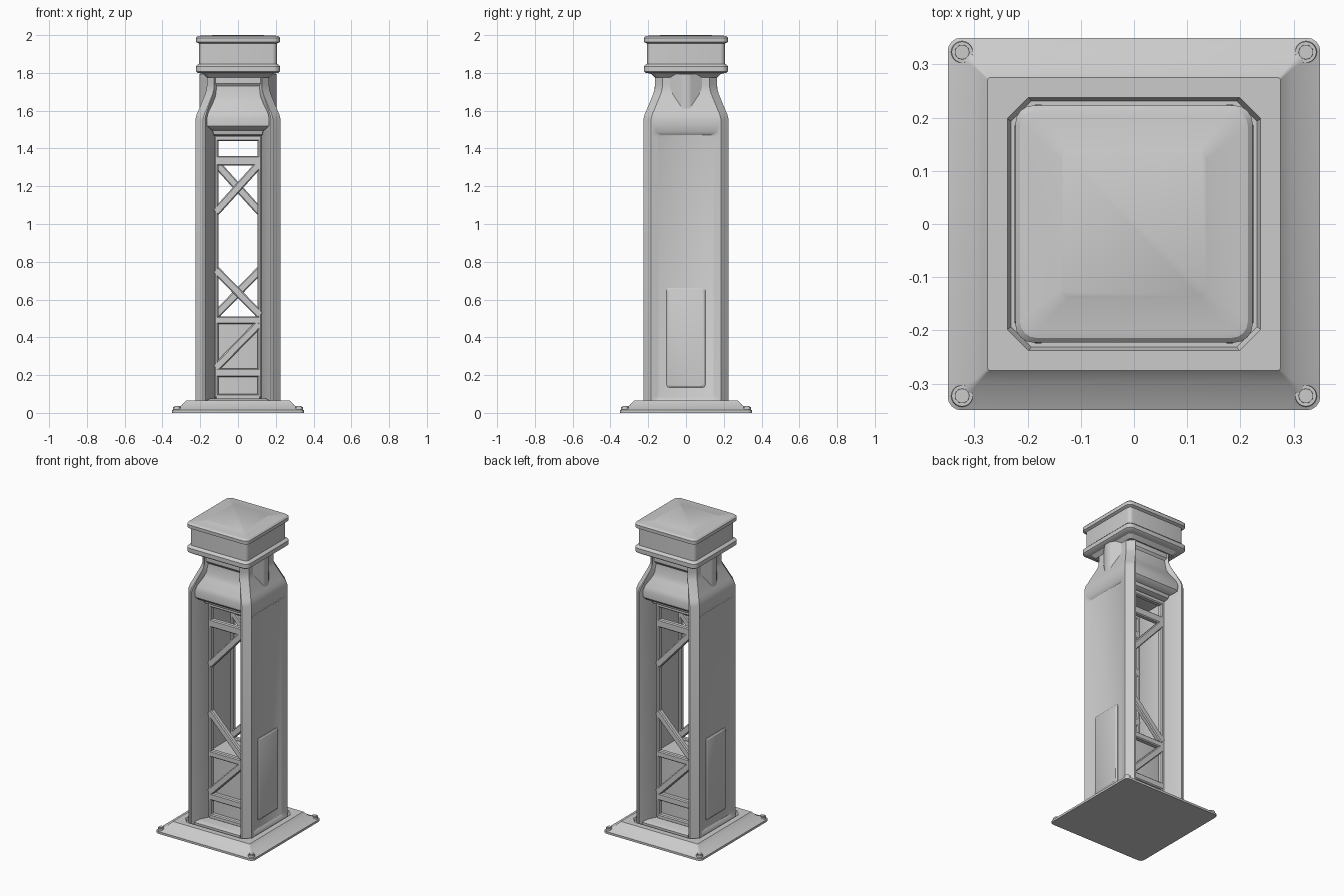
import bpy, bmesh
from math import pi, cos, sin, atan2, hypot
from mathutils import Matrix, Vector

if "Cube" in bpy.data.objects:
    bpy.data.objects.remove(bpy.data.objects["Cube"])


def finish(name, bm):
    bmesh.ops.recalc_face_normals(bm, faces=bm.faces)
    me = bpy.data.meshes.new(name)
    bm.to_mesh(me)
    bm.free()
    ob = bpy.data.objects.new(name, me)
    bpy.context.collection.objects.link(ob)
    bpy.ops.object.select_all(action='DESELECT')
    ob.select_set(True)
    bpy.context.view_layer.objects.active = ob
    bpy.ops.object.shade_smooth_by_angle(angle=0.5)
    return ob


def rrect(hx, hy, r, z, flat=False, n=4):
    """Rounded (or chamfered, if flat) rectangle ring."""
    pts = []
    for k, (sx, sy) in enumerate(((1, 1), (-1, 1), (-1, -1), (1, -1))):
        for i in range(n + 1):
            a = k * pi / 2 + i / n * pi / 2
            c, s = cos(a), sin(a)
            if flat:
                c, s = c / (abs(c) + abs(s)), s / (abs(c) + abs(s))
            pts.append((sx * (hx - r) + r * c, sy * (hy - r) + r * s, z))
    return pts


def loft(name, rings):
    bm = bmesh.new()
    vs = [[bm.verts.new(p) for p in ring] for ring in rings]
    for a, b in zip(vs, vs[1:]):
        for i in range(len(a)):
            j = (i + 1) % len(a)
            bm.faces.new((a[i], a[j], b[j], b[i]))
    bm.faces.new(vs[0])
    bm.faces.new(vs[-1])
    return finish(name, bm)


# Base plate with an octagonal socket for the column
loft("base_plate", [rrect(h, h, r, z, f) for h, r, z, f in (
    (.35, .025, 0, False), (.35, .025, .014, False), (.298, .006, .04, False),
    (.275, .004, .065, False), (.238, .04, .065, True), (.231, .038, .045, True))])

# Corner bolts
bm = bmesh.new()
for sx in (-1, 1):
    for sy in (-1, 1):
        for r, h in ((.022, .03), (.015, .036)):
            bmesh.ops.create_cone(bm, cap_ends=True, segments=20, radius1=r, radius2=r * .9,
                                  depth=h, matrix=Matrix.Translation((sx * .323, sy * .323, h / 2)))
finish("base_bolts", bm)

# Column sides: channel-shaped walls that taper in at the shoulder
levels = ((.04, 0), (1.555, 0), (1.58, .006), (1.60, .015), (1.69, .052), (1.715, .059), (1.74, .06), (1.79, .06))
for side, s in (("right", 1), ("left", -1)):
    rings = []
    for z, d in levels:
        half = [(.125 - d * .5, .125), (.175 - d * .8, .225 - d), (.185 - d, .225 - d), (.225 - d, .185 - d)]
        outline = [(x, -y) for x, y in half] + [(x, y) for x, y in reversed(half)]
        rings.append([(s * x, y, z) for x, y in outline])
    wall = loft(side + "_wall", rings)

    def on_side(ring, zc):
        return [(s * w, u, v + zc) for u, v, w in ring]

    # Long recessed panel
    cutter = loft(side + "_panel_cutter", [on_side(rrect(a, b, r, w), .776) for a, b, r, w in (
        (.148, .695, .015, .21), (.178, .713, .02, .225), (.208, .731, .025, .24))])
    cutter.hide_render = True
    mod = wall.modifiers.new("recess", 'BOOLEAN')
    mod.operation = 'DIFFERENCE'
    mod.solver = 'EXACT'
    mod.object = cutter
    bpy.context.view_layer.objects.active = wall
    bpy.ops.object.modifier_apply(modifier=mod.name)
    bpy.data.objects.remove(cutter)

    # Access hatch
    loft(side + "_hatch", [on_side(rrect(a, b, .012, w), .398) for a, b, w in (
        (.102, .263, .2), (.102, .263, .213), (.094, .255, .219))])

    # Wedge under the head
    prof = ((.14, -.125), (.2, -.028), (.205, -.018), (.205, .018), (.2, .028), (.14, .125))
    loft(side + "_neck_wedge", [[(s * x, y, z) for x, y in prof] for z in (1.56, 1.795)])

# Lattice: (x1, z1, x2, z2, width) bars, turned half round for the back
bars = [(-.115, .08, -.115, 1.47, .022), (.115, .08, .115, 1.47, .022)]
bars += [(-.12, z, .12, z, w) for z, w in ((.085, .03), (.2125, .045), (.49, .04), (1.335, .05), (1.455, .03))]
bars += [(-.12, 1.06, .115, 1.32, .042), (-.12, .76, .12, .515, .042), (-.12, .235, .115, .475, .042)]
for side, turn in (("front", 0), ("back", pi)):
    bm = bmesh.new()
    for x1, z1, x2, z2, w in bars:
        L = hypot(x2 - x1, z2 - z1)
        m = (Matrix.Rotation(turn, 4, 'Z')
             @ Matrix.Translation(((x1 + x2) / 2, -.112, (z1 + z2) / 2))
             @ Matrix.Rotation(-atan2(z2 - z1, x2 - x1), 4, 'Y')
             @ Matrix.Diagonal((L, .034, w, 1)))
        bmesh.ops.create_cube(bm, size=1, matrix=m)
    bmesh.ops.bevel(bm, geom=bm.edges[:], offset=.006, segments=1, affect='EDGES')
    finish(side + "_lattice", bm)

# Lower core behind the lattice, and the sill
loft("lower_core", [rrect(.135, .095, .005, z) for z in (.04, .5)])
loft("sill", [rrect(x, y, .005, z) for x, y, z in (
    (.165, .215, .04), (.165, .215, .066), (.15, .19, .075))])

# Shoulder block bulging out between the pillars
loft("shoulder_block", [rrect(x, y, .008, z) for z, x, y in (
    (1.465, .125, .14), (1.475, .13, .16), (1.495, .135, .165), (1.505, .15, .195),
    (1.52, .165, .207), (1.56, .167, .207), (1.59, .16, .198), (1.64, .135, .165),
    (1.67, .124, .152), (1.73, .117, .147), (1.745, .125, .157), (1.79, .125, .157))])

# Head with two bands and a raised lid panel
loft("head", [rrect(h, h, r, z) for z, h, r in (
    (1.775, .165, .02), (1.795, .185, .025), (1.80, .213, .03), (1.808, .223, .035),
    (1.835, .223, .035), (1.845, .213, .03), (1.848, .206, .025), (1.955, .206, .025),
    (1.963, .222, .033), (1.985, .223, .034), (1.994, .214, .03), (1.997, .2, .025),
    (1.997, .142, .016), (2.0, .136, .014))])
